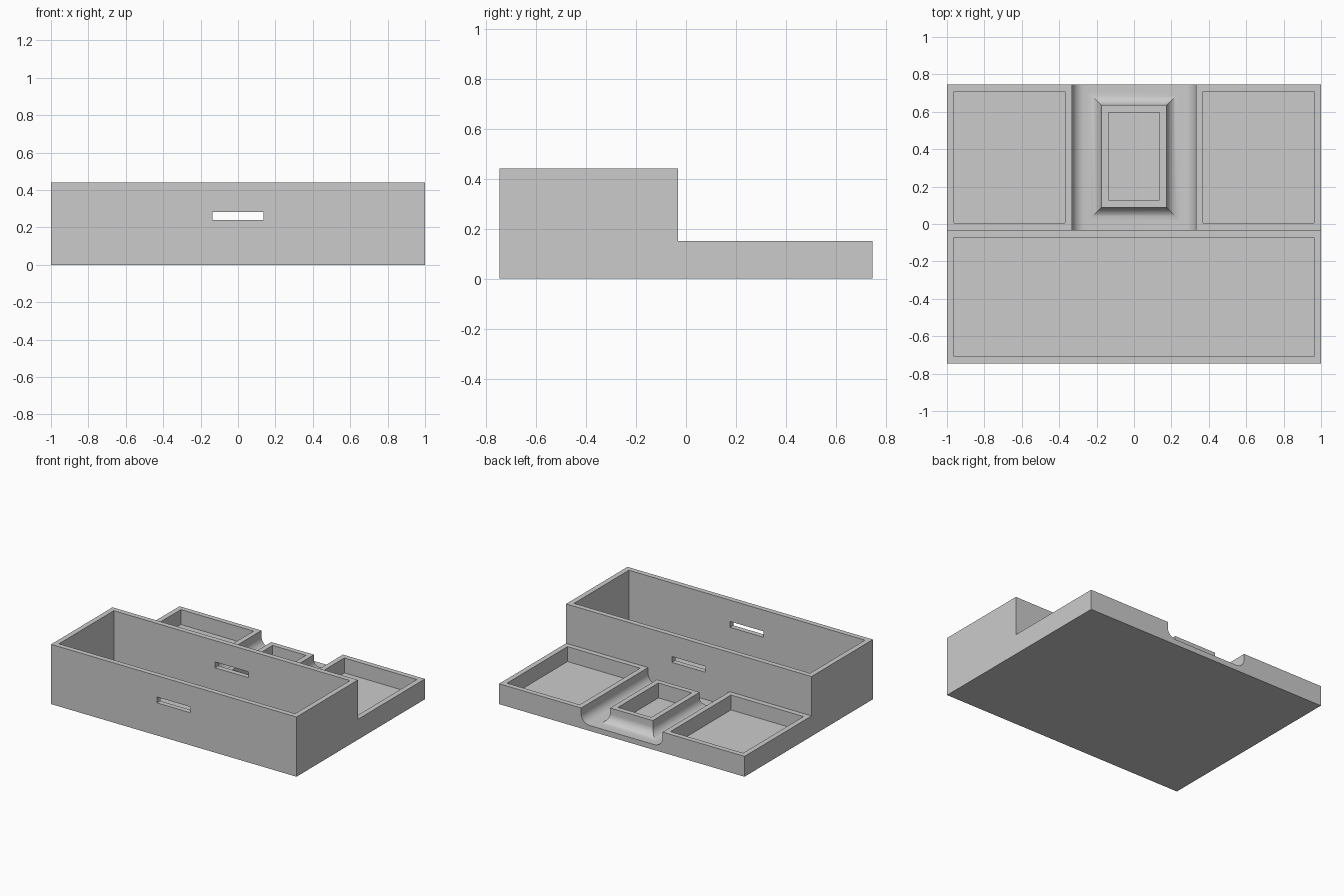
import bpy
import bmesh
from math import sin, cos, pi, radians

cube = bpy.data.objects.get("Cube")
if cube:
    bpy.data.objects.remove(cube, do_unlink=True)

# Main measurements
HALF_Y, STEP_Y = 0.747, -0.033
TALL, LOW, FLOOR, WALL = 0.44, 0.15, 0.04, 0.038
CHANNEL, FILLET, STEPS = 0.332, 0.068, 10

grey = bpy.data.materials.new("light grey")
grey.use_nodes = True
grey.diffuse_color = (0.6, 0.6, 0.6, 1)
grey.node_tree.nodes["Principled BSDF"].inputs["Base Color"].default_value = (0.6, 0.6, 0.6, 1)


def make_object(name, bm):
    bmesh.ops.recalc_face_normals(bm, faces=bm.faces)
    mesh = bpy.data.meshes.new(name)
    bm.to_mesh(mesh)
    bm.free()
    mesh.materials.append(grey)
    obj = bpy.data.objects.new(name, mesh)
    bpy.context.collection.objects.link(obj)
    return obj


def prism(name, points, offset):
    """Closed outline pushed along an offset vector."""
    bm = bmesh.new()
    face = bm.faces.new([bm.verts.new(p) for p in points])
    pushed = bmesh.ops.extrude_face_region(bm, geom=[face])["geom"]
    bmesh.ops.translate(bm, vec=offset, verts=[v for v in pushed if isinstance(v, bmesh.types.BMVert)])
    return make_object(name, bm)


def box(name, x0, x1, y0, y1, z0, z1):
    outline = [(x0, y0, z0), (x1, y0, z0), (x1, y1, z0), (x0, y1, z0)]
    return prism(name, outline, (0, 0, z1 - z0))


def fillet_curve():
    """Distance from the wall and height, from the floor up to the wall."""
    arc = [i / STEPS * pi / 2 for i in range(STEPS + 1)]
    return [(FILLET * (1 - sin(a)), FLOOR + FILLET * (1 - cos(a))) for a in arc]


# Stepped body: tall front bin and low rear deck
side = [(-HALF_Y, 0), (HALF_Y, 0), (HALF_Y, LOW), (STEP_Y, LOW), (STEP_Y, TALL), (-HALF_Y, TALL)]
body = prism("organizer_body", [(-1, y, z) for y, z in side], (2, 0, 0))

# Front bin hollow and the slot through both of its walls
cutters = [
    box("bin_cutter", -1 + WALL, 1 - WALL, -HALF_Y + WALL, STEP_Y - WALL, FLOOR, 1),
    box("slot_cutter", -0.137, 0.137, -1, 0.2, 0.24, 0.283),
]

# Side tray hollows
for label, sign in (("left", 1), ("right", -1)):
    x0, x1 = sorted((sign * (CHANNEL + WALL), sign * (1 - WALL)))
    cutters.append(box(label + "_tray_cutter", x0, x1, STEP_Y + WALL, HALF_Y - WALL, FLOOR, 0.3))

# Channel between the trays, rounded at the foot of both sides
half = [(CHANNEL - d, z) for d, z in fillet_curve()] + [(CHANNEL, 0.2)]
outline = half + [(-x, z) for x, z in reversed(half)]
cutters.append(prism("channel_cutter", [(x, STEP_Y, z) for x, z in outline], (0, 1, 0)))

bpy.context.view_layer.objects.active = body
for cutter in cutters:
    cutter.hide_render = True
    mod = body.modifiers.new("cut", "BOOLEAN")
    mod.operation, mod.solver, mod.object = "DIFFERENCE", "EXACT", cutter
    bpy.ops.object.modifier_apply(modifier=mod.name)
    bpy.data.objects.remove(cutter, do_unlink=True)

# Centre tray: rectangular rings up the flared outside and down the inside
HX, HY, CY = 0.174, 0.273, 0.362
profile = [(FILLET, FLOOR - 0.01)] + fillet_curve() + [(0, LOW), (-WALL, LOW), (-WALL, FLOOR - 0.01)]
bm = bmesh.new()
rings = []
for d, z in profile:
    corners = ((-1, -1), (1, -1), (1, 1), (-1, 1))
    rings.append([bm.verts.new((sx * (HX + d), CY + sy * (HY + d), z)) for sx, sy in corners])
for low, high in zip(rings, rings[1:] + rings[:1]):
    for i in range(4):
        j = (i + 1) % 4
        bm.faces.new((low[i], low[j], high[j], high[i]))
tray = make_object("centre_tray", bm)

# Smooth fillets with crisp edges
for obj in (body, tray):
    bpy.ops.object.select_all(action="DESELECT")
    obj.select_set(True)
    bpy.context.view_layer.objects.active = obj
    bpy.ops.object.shade_smooth_by_angle(angle=radians(20))
